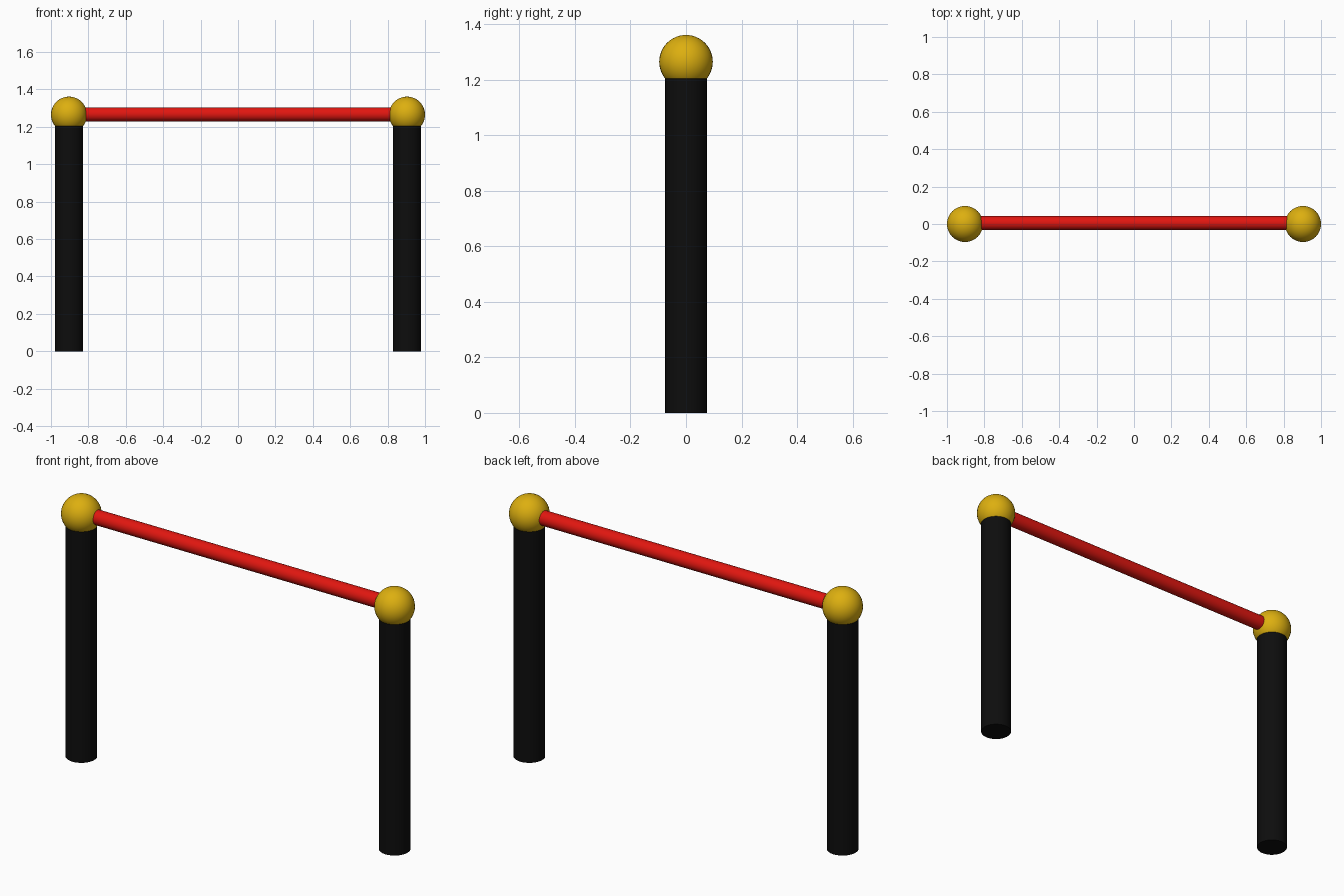
import bpy
from math import pi

if "Cube" in bpy.data.objects:
    bpy.data.objects.remove(bpy.data.objects["Cube"])

POST_X, BALL_Z = 0.9035, 1.265


def paint(name, rgb):
    m = bpy.data.materials.new(name)
    m.diffuse_color = (*rgb, 1)
    m.use_nodes = True
    m.node_tree.nodes["Principled BSDF"].inputs["Base Color"].default_value = m.diffuse_color
    return m


black = paint("black", (0.004, 0.004, 0.004))
gold = paint("gold", (0.72, 0.43, 0.005))
red = paint("red", (0.75, 0.008, 0.005))


def finish(name, mat):
    ob = bpy.context.object
    ob.name = name
    ob.data.materials.append(mat)
    bpy.ops.object.shade_smooth_by_angle()


for side, sx in (("left", -1), ("right", 1)):
    # upright post, its top tucked inside the ball
    top = 1.24
    bpy.ops.mesh.primitive_cylinder_add(vertices=32, radius=0.075, depth=top,
                                        location=(sx * POST_X, 0, top / 2))
    finish(side + "_post", black)
    # ball cap
    bpy.ops.mesh.primitive_uv_sphere_add(segments=32, ring_count=24, radius=0.0965,
                                         location=(sx * POST_X, 0, BALL_Z))
    finish(side + "_ball", gold)

# crossbar between the balls
bpy.ops.mesh.primitive_cylinder_add(vertices=32, radius=0.0375, depth=2 * POST_X - 0.08,
                                    location=(0, 0.005, 1.267), rotation=(0, pi / 2, 0))
finish("crossbar", red)
